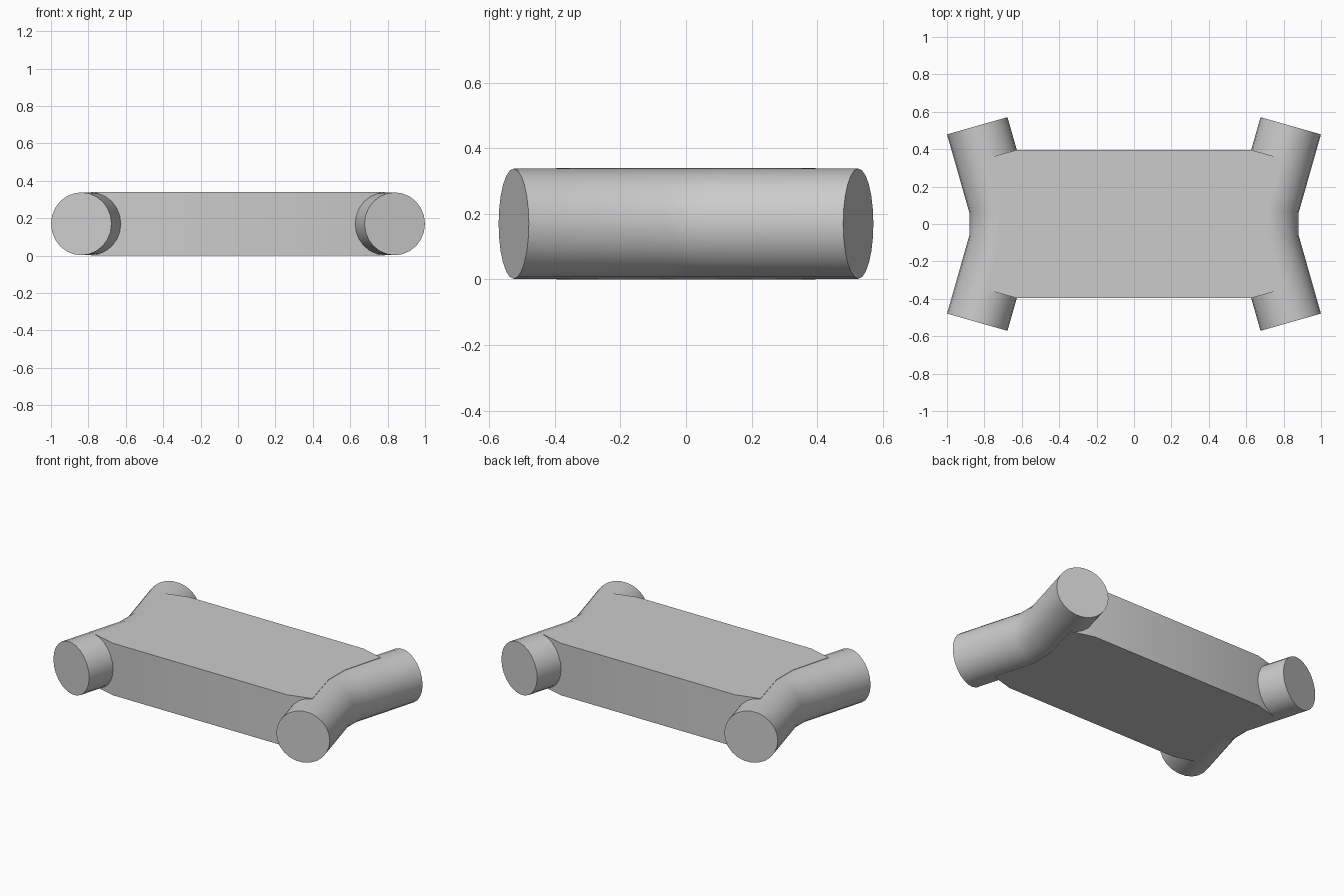
import bpy, bmesh, math
from mathutils import Vector

cube = bpy.data.objects.get("Cube")
if cube:
    bpy.data.objects.remove(cube, do_unlink=True)

grey = bpy.data.materials.new("plain grey")
grey.use_nodes = True
grey.diffuse_color = (0.6, 0.6, 0.6, 1)
grey.node_tree.nodes["Principled BSDF"].inputs["Base Color"].default_value = (0.6, 0.6, 0.6, 1)

HEIGHT = 0.34
RADIUS = 0.168
SIDES = 24
BEND = Vector((0.712, 0.083, HEIGHT / 2))   # where the tube axis bends
TIP = Vector((0.838, 0.525, HEIGHT / 2))    # centre of the open end


def finish(name, bm):
    bmesh.ops.recalc_face_normals(bm, faces=bm.faces)
    mesh = bpy.data.meshes.new(name)
    bm.to_mesh(mesh)
    bm.free()
    mesh.materials.append(grey)
    obj = bpy.data.objects.new(name, mesh)
    bpy.context.collection.objects.link(obj)
    bpy.ops.object.select_all(action="DESELECT")
    obj.select_set(True)
    bpy.context.view_layer.objects.active = obj
    bpy.ops.object.shade_smooth_by_angle(angle=math.radians(30))
    return obj


def bent_tube(name, side):
    """Capped tube swept along a mitred path, bowed towards the middle."""
    bm = bmesh.new()
    turn = math.atan2(TIP.x - BEND.x, TIP.y - BEND.y)
    stations = [(TIP, -1, turn), (BEND, -1, turn / 2), (BEND, 1, turn / 2), (TIP, 1, turn)]
    rings = []
    for centre, end, angle in stations:
        # The mitred rings are widened so the tube keeps its thickness
        wide = RADIUS / math.cos(turn / 2) if centre is BEND else RADIUS
        ring = []
        for i in range(SIDES):
            a = math.tau * i / SIDES
            across = wide * math.cos(a)
            ring.append(bm.verts.new((
                side * (centre.x + across * math.cos(angle)),
                end * (centre.y - across * math.sin(angle)),
                centre.z + RADIUS * math.sin(a))))
        rings.append(ring)
    for a, b in zip(rings, rings[1:]):
        for i in range(SIDES):
            j = (i + 1) % SIDES
            bm.faces.new((a[i], a[j], b[j], b[i]))
    bm.faces.new(rings[0])
    bm.faces.new(rings[-1])
    return finish(name, bm)


# Bent tubes at both ends
bent_tube("left_tube", 1)
bent_tube("right_tube", -1)

# Flat slab between the tubes, its corners folded square into them
bm = bmesh.new()
quarter = [(0.63, 0.395), (0.785, 0.352), (BEND.x, BEND.y)]
half = quarter + [(x, -y) for x, y in reversed(quarter)]
outline = half + [(-x, -y) for x, y in half]
base = bm.faces.new([bm.verts.new((x, y, 0)) for x, y in outline])
top = bmesh.ops.extrude_face_region(bm, geom=[base])
bmesh.ops.translate(bm, vec=(0, 0, HEIGHT),
                    verts=[v for v in top["geom"] if isinstance(v, bmesh.types.BMVert)])
finish("slab", bm)
